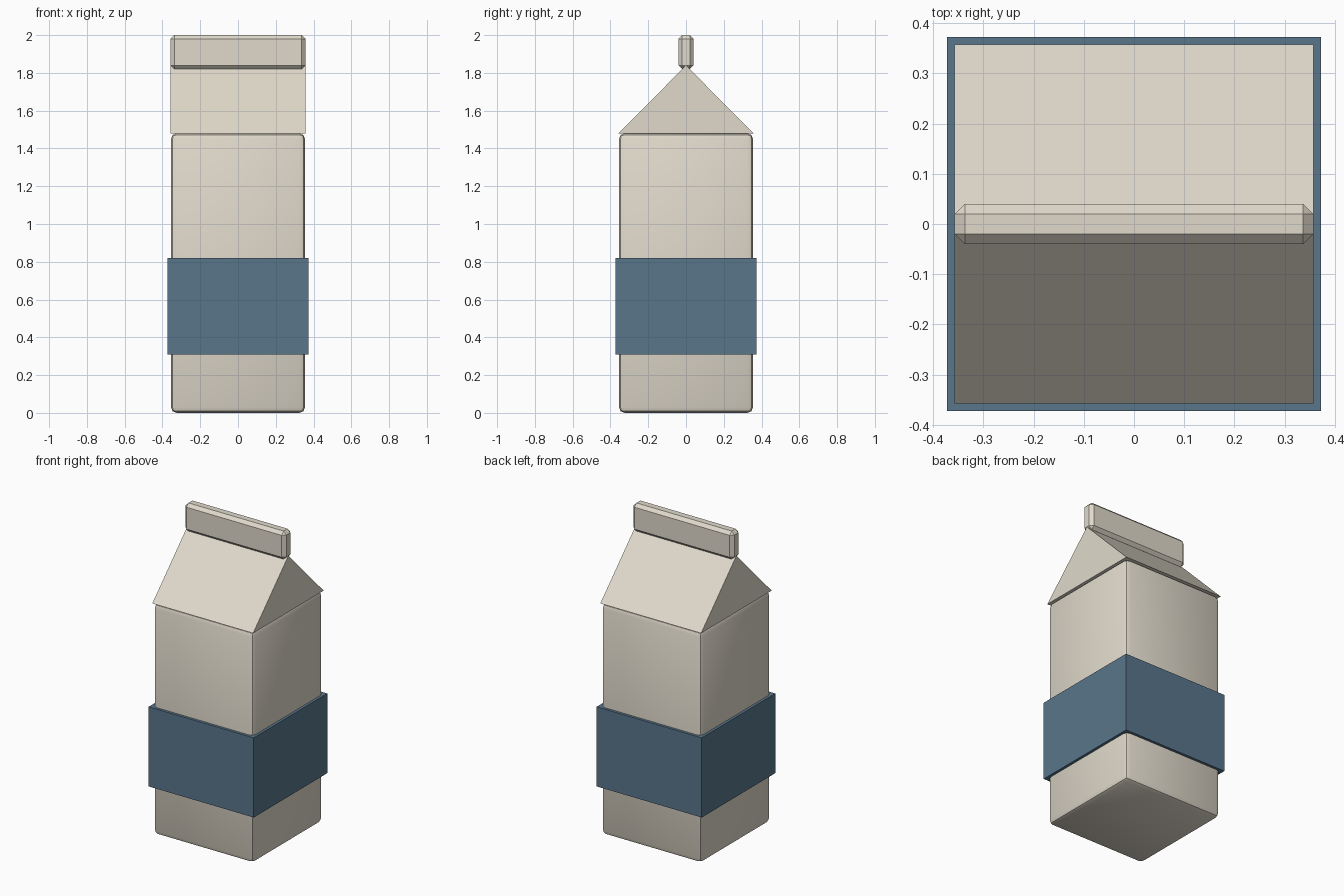
import bpy, bmesh, math

if "Cube" in bpy.data.objects:
    bpy.data.objects.remove(bpy.data.objects["Cube"])

def material(name, rgb):
    m = bpy.data.materials.new(name)
    m.diffuse_color = (*rgb, 1)
    m.use_nodes = True
    m.node_tree.nodes["Principled BSDF"].inputs["Base Color"].default_value = m.diffuse_color
    return m

cream = material("cream_card", (0.75, 0.70, 0.60))
blue = material("blue_band", (0.10, 0.18, 0.26))

def box(name, half_x, half_y, z0, z1, mat, bevel=0, segments=1):
    bpy.ops.mesh.primitive_cube_add(size=1, location=(0, 0, (z0 + z1) / 2))
    ob = bpy.context.object
    ob.name = name
    ob.scale = (2 * half_x, 2 * half_y, z1 - z0)
    bpy.ops.object.transform_apply(location=False, rotation=False, scale=True)
    ob.data.materials.append(mat)
    if bevel:
        mod = ob.modifiers.new("bevel", "BEVEL")
        mod.width, mod.segments = bevel, segments
        bpy.ops.object.modifier_apply(modifier="bevel")
    return ob

# carton body with softened edges
box("carton_body", 0.355, 0.355, 0, 1.48, cream, 0.03, 2)
bpy.ops.object.shade_smooth_by_angle(angle=math.radians(30))

# wrap-around label band
box("label_band", 0.372, 0.372, 0.31, 0.82, blue)

# gable roof: triangle profile extruded along x
bm = bmesh.new()
tri = bm.faces.new([bm.verts.new((-0.357, y, z))
                    for y, z in ((-0.357, 1.48), (0.357, 1.48), (0, 1.84))])
ext = bmesh.ops.extrude_face_region(bm, geom=[tri], use_keep_orig=True)
bmesh.ops.translate(bm, vec=(0.714, 0, 0),
                    verts=[v for v in ext["geom"] if isinstance(v, bmesh.types.BMVert)])
bmesh.ops.recalc_face_normals(bm, faces=bm.faces)
mesh = bpy.data.meshes.new("gable_roof")
bm.to_mesh(mesh)
bm.free()
mesh.materials.append(cream)
bpy.context.collection.objects.link(bpy.data.objects.new("gable_roof", mesh))

# sealed top fin with chamfered edges
box("top_fin", 0.357, 0.04, 1.82, 2.0, cream, 0.02)
